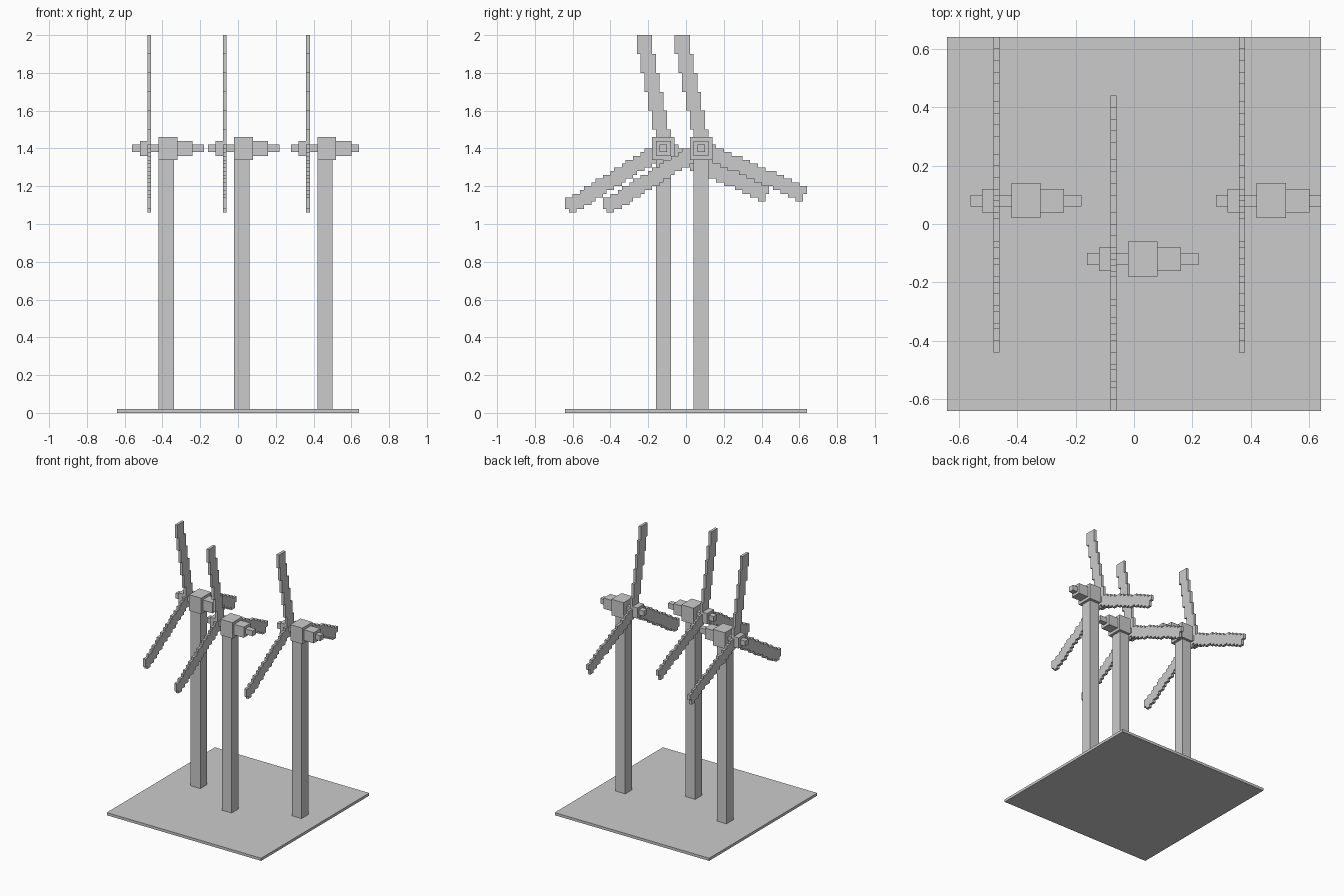
import bpy, bmesh, math
from mathutils import Vector

if "Cube" in bpy.data.objects:
    bpy.data.objects.remove(bpy.data.objects["Cube"], do_unlink=True)

U = 0.02          # block size
LIMIT = 0.64      # half width of the plot
TOP = 2.0

grey = bpy.data.materials.new("plain grey")
grey.use_nodes = True
colour = (0.6, 0.6, 0.6, 1)
grey.diffuse_color = colour
grey.node_tree.nodes["Principled BSDF"].inputs["Base Color"].default_value = colour


def finish(name, bm):
    bmesh.ops.recalc_face_normals(bm, faces=bm.faces)
    mesh = bpy.data.meshes.new(name)
    bm.to_mesh(mesh)
    bm.free()
    mesh.materials.append(grey)
    ob = bpy.data.objects.new(name, mesh)
    bpy.context.scene.collection.objects.link(ob)
    return ob


def box(name, lo, hi):
    bm = bmesh.new()
    bmesh.ops.create_cube(bm, size=1)
    lo, hi = Vector(lo), Vector(hi)
    for v in bm.verts:
        v.co = (lo + hi) / 2 + v.co * (hi - lo)
    return finish(name, bm)


def in_arm(y, z, slope, side):
    """True inside a straight sloping blade on one side of the hub."""
    angle = math.atan(slope)
    c, s = math.cos(angle) * side, -math.sin(angle)
    return 0 <= y * c + z * s <= 0.6 and abs(z * c - y * s) <= 0.041


def in_rotor(y, z):
    upright = z > 0 and abs(y + U * math.floor(z / 0.1)) < 0.04
    return upright or in_arm(y, z, 0.444, 1) or in_arm(y, z, 0.62, -1)


def rotor(name, x, cy, cz):
    """Three stepped blades, filled block by block and given thickness."""
    bm = bmesh.new()
    for i in range(-32, 32):
        for j in range(-32, 32):
            y, z = (i + 0.5) * U, (j + 0.5) * U
            if not in_rotor(y, z) or abs(cy + y) > LIMIT or cz + z > TOP:
                continue
            corners = [(0, 0), (1, 0), (1, 1), (0, 1)]
            bm.faces.new([bm.verts.new((x, cy + (i + a) * U, cz + (j + b) * U))
                          for a, b in corners])
    bmesh.ops.remove_doubles(bm, verts=bm.verts, dist=U / 10)
    out = bmesh.ops.extrude_face_region(bm, geom=bm.faces[:], use_keep_orig=True)
    moved = [g for g in out["geom"] if isinstance(g, bmesh.types.BMVert)]
    bmesh.ops.translate(bm, verts=moved, vec=(U, 0, 0))
    bmesh.ops.dissolve_limit(bm, angle_limit=0.02, verts=bm.verts, edges=bm.edges)
    return finish(name, bm)


# Housing sections along x: name, start, end, half thickness
SECTIONS = [
    ("nose_tip", -0.14, -0.10, 0.02),
    ("hub", -0.10, -0.06, 0.04),
    ("shaft", -0.04, 0, 0.02),
    ("housing", 0, 0.10, 0.06),
    ("rear_housing", 0.10, 0.18, 0.04),
    ("tail", 0.18, 0.24, 0.02),
]


def turbine(label, x, y, z=1.4):
    box(label + "_tower", (x, y - 0.04, U), (x + 0.08, y + 0.04, z - 0.06))
    for part, a, b, r in SECTIONS:
        box(f"{label}_{part}", (x + a, y - r, z - r),
            (min(x + b, LIMIT), y + r, z + r))
    rotor(label + "_rotor", x - 0.06, y, z)


# Ground plate and three turbines
box("base_plate", (-LIMIT, -LIMIT, 0), (LIMIT, LIMIT, U))
turbine("right", -0.42, 0.08)
turbine("middle", -0.02, -0.12)
turbine("left", 0.42, 0.08)
